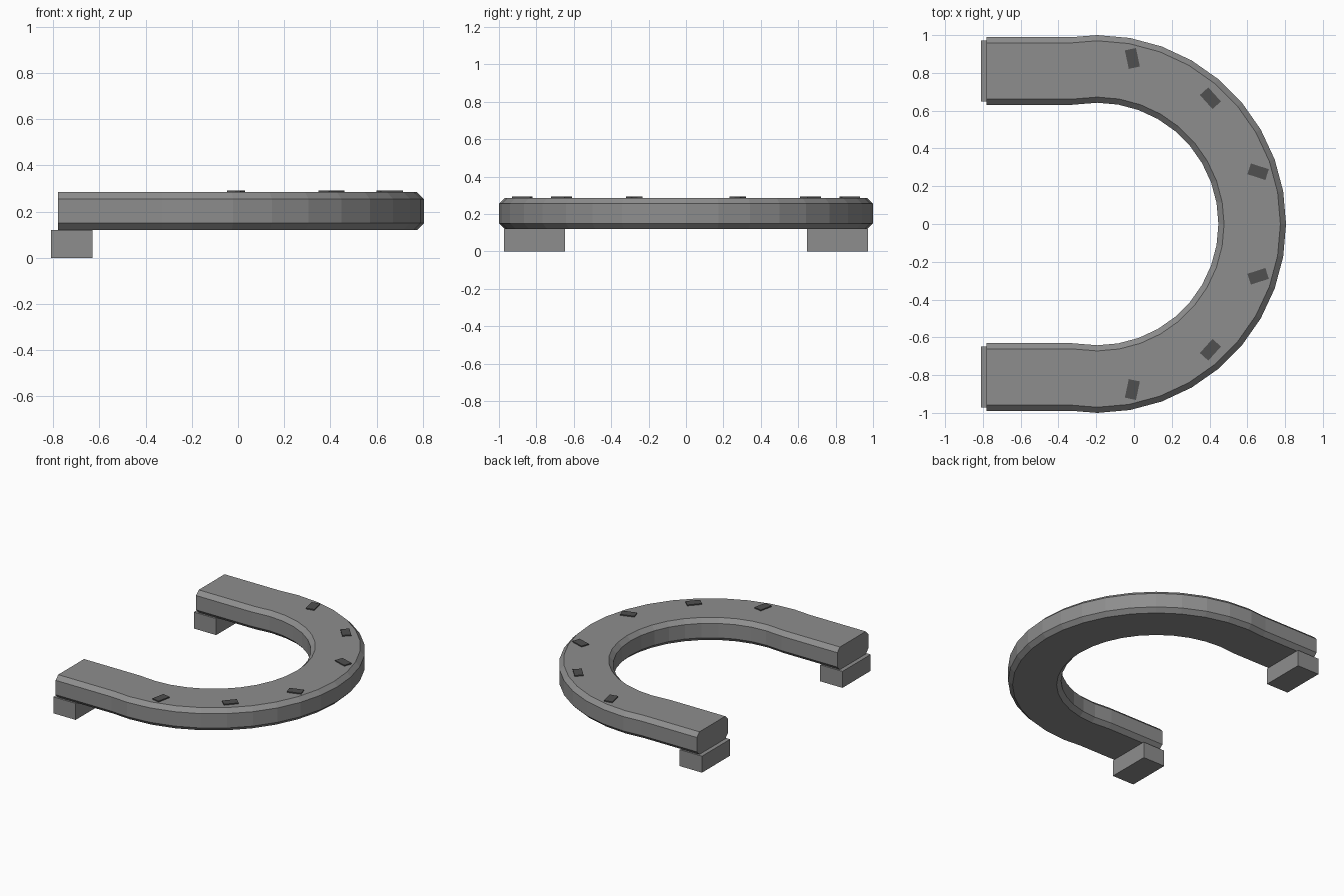
import bpy, bmesh
from math import radians, sin, cos
from mathutils import Matrix, Vector

if "Cube" in bpy.data.objects:
    bpy.data.objects.remove(bpy.data.objects["Cube"], do_unlink=True)


def material(name, value):
    m = bpy.data.materials.new(name)
    m.use_nodes = True
    color = (value, value, value, 1)
    m.diffuse_color = color
    m.node_tree.nodes["Principled BSDF"].inputs["Base Color"].default_value = color
    return m


grey = material("steel grey", 0.27)
dark = material("dark iron", 0.08)


def finish(bm, name, mat):
    bmesh.ops.recalc_face_normals(bm, faces=bm.faces)
    mesh = bpy.data.meshes.new(name)
    bm.to_mesh(mesh)
    bm.free()
    mesh.materials.append(mat)
    obj = bpy.data.objects.new(name, mesh)
    bpy.context.collection.objects.link(obj)


def box(name, center, size, mat, turn=0):
    bm = bmesh.new()
    place = (Matrix.Translation(center) @ Matrix.Rotation(turn, 4, "Z")
             @ Matrix.Diagonal((*size, 1)))
    bmesh.ops.create_cube(bm, size=1, matrix=place)
    finish(bm, name, mat)


# Horseshoe body: chamfered section swept along two legs and a half circle
CX, MID, HALF, CHAMFER = -0.195, 0.821, 0.179, 0.03
BOTTOM, TOP = 0.12, 0.285
inner = HALF - CHAMFER
section = [(-inner, BOTTOM), (inner, BOTTOM), (HALF, BOTTOM + CHAMFER), (HALF, TOP - CHAMFER),
           (inner, TOP), (-inner, TOP), (-HALF, TOP - CHAMFER), (-HALF, BOTTOM + CHAMFER)]

LEG_Y = 0.81
path = [(Vector((x, -LEG_Y, 0)), Vector((0, -1, 0))) for x in (-0.78, -0.33)]
for step in range(-9, 10):
    a = radians(step * 10)
    out = Vector((cos(a), sin(a), 0))
    path.append((Vector((CX, 0, 0)) + out * MID, out))
path += [(Vector((x, LEG_Y, 0)), Vector((0, 1, 0))) for x in (-0.33, -0.78)]

bm = bmesh.new()
rings = [[bm.verts.new(p + out * d + Vector((0, 0, z))) for d, z in section]
         for p, out in path]
for r, s in zip(rings, rings[1:]):
    for i in range(len(section)):
        j = (i + 1) % len(section)
        bm.faces.new((r[i], r[j], s[j], s[i]))
bm.faces.new(rings[0])
bm.faces.new(rings[-1])
finish(bm, "horseshoe_body", grey)

# Heel blocks and nail heads, mirrored on both sides
for side, label in ((1, "back"), (-1, "front")):
    box(f"{label}_heel_block", (-0.72, side * 0.81, 0.06), (0.18, 0.325, 0.12), grey)
    for n, degrees in enumerate((18, 48, 78)):
        a = radians(side * degrees)
        center = (CX + 0.896 * cos(a), 0.896 * sin(a), TOP + 0.003)
        box(f"{label}_nail_{n + 1}", center, (0.1, 0.06, 0.009), dark, -a)
